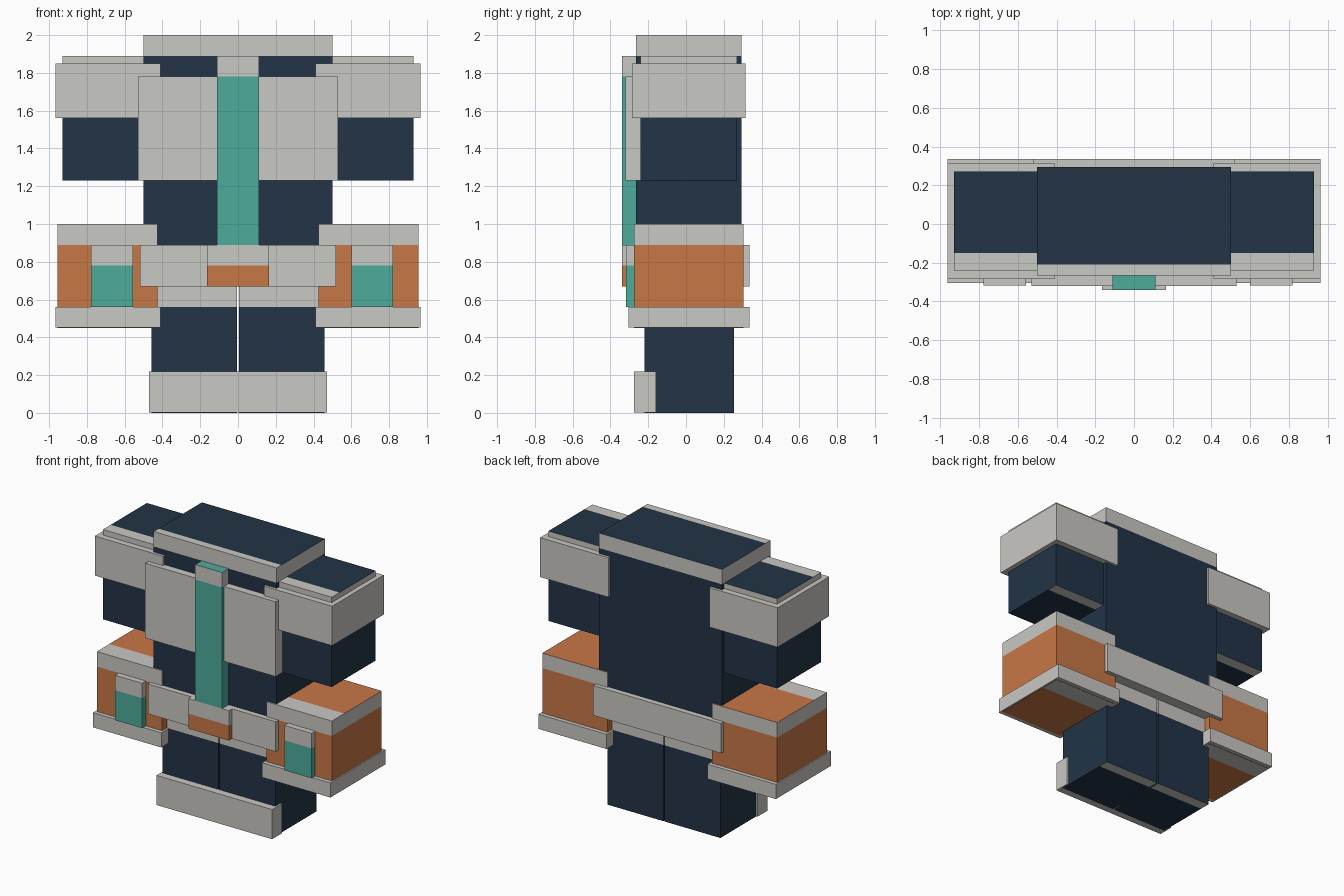
import bpy, bmesh
from mathutils import Vector

cube = bpy.data.objects.get("Cube")
if cube:
    bpy.data.objects.remove(cube, do_unlink=True)


def material(name, rgb):
    m = bpy.data.materials.new(name)
    m.use_nodes = True
    m.diffuse_color = (*rgb, 1)
    m.node_tree.nodes["Principled BSDF"].inputs["Base Color"].default_value = (*rgb, 1)
    return m


NAVY = material("navy", (0.016, 0.034, 0.061))
GREY = material("light grey", (0.584, 0.578, 0.552))
ORANGE = material("orange", (0.578, 0.184, 0.061))
TEAL = material("teal", (0.076, 0.413, 0.332))


def box(name, x, y, z, base, band=None, band_z=None, front_strip=None, back_strip=None, plain_top=False):
    """Box between (min, max) pairs. Walls above band_z take the band colour,
    as do the top in front of front_strip and the underside behind back_strip."""
    bm = bmesh.new()
    bmesh.ops.create_cube(bm, size=1)
    lo, hi = Vector((x[0], y[0], z[0])), Vector((x[1], y[1], z[1]))
    bmesh.ops.scale(bm, vec=hi - lo, verts=bm.verts)
    bmesh.ops.translate(bm, vec=(lo + hi) / 2, verts=bm.verts)
    cuts = [((0, 0, band_z), (0, 0, 1))] if band_z is not None else []
    cuts += [((0, s, 0), (0, 1, 0)) for s in (front_strip, back_strip) if s is not None]
    for co, no in cuts:
        bmesh.ops.bisect_plane(bm, geom=bm.verts[:] + bm.edges[:] + bm.faces[:],
                               plane_co=co, plane_no=no)
    bm.normal_update()
    for f in bm.faces:
        c, n = f.calc_center_median(), f.normal
        if n.z > 0.5:
            banded = front_strip is not None and c.y < front_strip
        elif n.z < -0.5:
            banded = back_strip is not None and c.y > back_strip
        else:
            banded = band_z is not None and c.z > band_z
        f.material_index = int(banded)
    me = bpy.data.meshes.new(name)
    bm.to_mesh(me)
    bm.free()
    me.materials.append(base)
    if band:
        me.materials.append(band)
    ob = bpy.data.objects.new(name, me)
    bpy.context.collection.objects.link(ob)
    return ob


# Torso with a pale collar, chest armour and centre strip
box("torso", (-0.5, 0.5), (-0.265, 0.295), (0.8, 2.0), NAVY, GREY, 1.89, front_strip=-0.21)
box("chest_plate", (-0.53, 0.53), (-0.32, -0.24), (1.23, 1.78), GREY)
box("centre_strip", (-0.11, 0.11), (-0.34, -0.26), (0.89, 1.89), TEAL, GREY, 1.78)

# Belt and buckle
box("belt", (-0.52, 0.52), (-0.305, 0.335), (0.67, 0.89), GREY)
box("buckle", (-0.165, 0.165), (-0.34, -0.27), (0.67, 0.89), ORANGE, GREY, 0.78, front_strip=0)

# Mirrored limbs
for side, s in (("left", 1), ("right", -1)):
    def span(a, b):
        return tuple(sorted((s * a, s * b)))

    box(f"{side}_arm", span(0.49, 0.93), (-0.24, 0.27), (1.23, 1.89), NAVY, GREY, 1.67,
        front_strip=-0.15, back_strip=0.185)
    box(f"{side}_shoulder_pad", span(0.41, 0.965), (-0.285, 0.315), (1.56, 1.85), GREY)
    box(f"{side}_gauntlet", span(0.425, 0.955), (-0.275, 0.305), (0.45, 1.0), ORANGE, GREY, 0.89,
        front_strip=-0.13, back_strip=0.16)
    box(f"{side}_cuff", span(0.41, 0.965), (-0.305, 0.335), (0.452, 0.56), GREY)
    box(f"{side}_leg", span(0.005, 0.458), (-0.22, 0.255), (0, 0.8), NAVY, GREY, 0.56,
        back_strip=0.175)

# Gauntlet badges, both shifted slightly the same way
for side, cx in (("left", 0.71), ("right", -0.667)):
    box(f"{side}_gauntlet_badge", (cx - 0.11, cx + 0.11), (-0.318, -0.26), (0.56, 0.89),
        TEAL, GREY, 0.78, front_strip=0)

# Toe guard across both feet
box("toe_guard", (-0.47, 0.47), (-0.275, -0.16), (0.002, 0.22), GREY)
